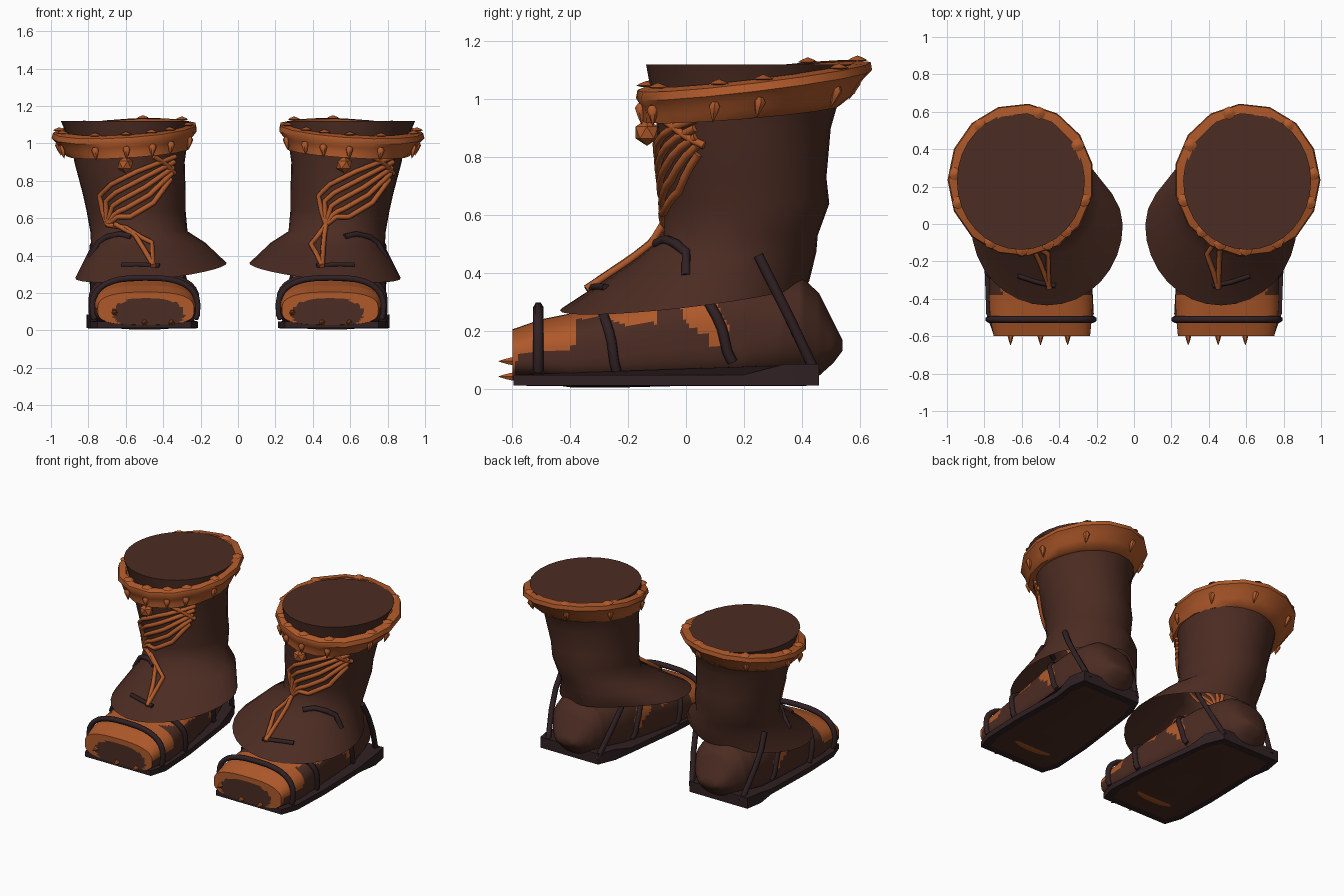
import bpy, bmesh, math
from mathutils import Vector

if "Cube" in bpy.data.objects:
    bpy.data.objects.remove(bpy.data.objects["Cube"])


def material(name, col):
    m = bpy.data.materials.new(name)
    m.diffuse_color = (*col, 1)
    m.use_nodes = True
    m.node_tree.nodes["Principled BSDF"].inputs["Base Color"].default_value = m.diffuse_color
    return m


BROWN = material("brown leather", (0.071, 0.025, 0.016))
ORANGE = material("orange hide", (0.43, 0.10, 0.023))
DARK = material("dark strap", (0.030, 0.015, 0.017))


def finish(ob, angle=40):
    bpy.ops.object.select_all(action='DESELECT')
    ob.select_set(True)
    bpy.context.view_layer.objects.active = ob
    bpy.ops.object.shade_smooth_by_angle(angle=math.radians(angle))


def loft(name, rings, mats, side, cap0=True, cap1=True, rule=None, angle=40):
    """Skin closed rings of points; side = -1 mirrors in x."""
    bm = bmesh.new()
    rows = [[bm.verts.new((p[0] * side, p[1], p[2])) for p in r] for r in rings]
    n = len(rows[0])
    for a, b in zip(rows, rows[1:]):
        for i in range(n):
            bm.faces.new((a[i], a[(i + 1) % n], b[(i + 1) % n], b[i]))
    if cap0:
        bm.faces.new(rows[0])
    if cap1:
        bm.faces.new(rows[-1])
    bmesh.ops.recalc_face_normals(bm, faces=bm.faces)
    if rule:
        for f in bm.faces:
            c = f.calc_center_median()
            f.material_index = rule(c.x * side, c.y, c.z)
    me = bpy.data.meshes.new(name)
    bm.to_mesh(me)
    bm.free()
    for m in mats:
        me.materials.append(m)
    ob = bpy.data.objects.new(name, me)
    bpy.context.collection.objects.link(ob)
    finish(ob, angle)
    return ob


def tube(name, paths, r, mat, side):
    cu = bpy.data.curves.new(name, 'CURVE')
    cu.dimensions = '3D'
    cu.bevel_depth = r
    cu.bevel_resolution = 1
    cu.use_fill_caps = True
    cu.materials.append(mat)
    for path in paths:
        sp = cu.splines.new('POLY')
        sp.points.add(len(path) - 1)
        for q, p in zip(sp.points, path):
            q.co = (p[0] * side, p[1], p[2], 1)
    ob = bpy.data.objects.new(name, cu)
    bpy.context.collection.objects.link(ob)
    bpy.ops.object.select_all(action='DESELECT')
    ob.select_set(True)
    bpy.context.view_layer.objects.active = ob
    bpy.ops.object.convert(target='MESH')


def lerp_row(rows, v):
    """Interpolate a table of rows keyed by its first column."""
    rows = sorted(rows)
    v = min(max(v, rows[0][0]), rows[-1][0])
    for a, b in zip(rows, rows[1:]):
        if v <= b[0]:
            t = (v - a[0]) / (b[0] - a[0])
            return [p + (q - p) * t for p, q in zip(a, b)]


# Shaft rows: z, centre x, radius x, centre y, radius y, tilt of the ring
SHAFT = [(1.12, .605, .342, .23, .368, 0), (.97, .58, .305, .205, .315, 0),
         (.90, .58, .295, .20, .30, 0), (.73, .555, .275, .20, .285, 0),
         (.64, .545, .265, .21, .285, 0), (.53, .53, .26, .19, .265, 0),
         (.46, .48, .305, .14, .31, .3), (.32, .465, .405, -.005, .43, 1)]
# Foot rows: y, left x, right x, bottom z, top z
FOOT = [(-.60, .235, .75, .03, .205), (-.50, .225, .77, .02, .24), (-.40, .22, .775, .005, .26),
        (-.20, .235, .775, .005, .31), (0, .265, .775, .01, .36), (.2, .30, .77, .02, .385),
        (.33, .335, .755, .025, .39), (.40, .355, .735, .03, .385), (.46, .39, .695, .045, .33),
        (.51, .44, .65, .09, .23), (.54, .49, .60, .13, .17)]


def ellipse(z, cx, rx, cy, ry, tilt, n):
    out = []
    for i in range(n):
        a = 2 * math.pi * i / n
        x, y = rx * math.cos(a), ry * math.sin(a)
        if x < 0 < y:  # inner rear of the skirt is drawn in
            x *= 1 - .45 * tilt * math.sin(a) ** 2
        out.append((cx + x, cy + y, z + tilt * (.115 * y - .1 * x)))
    return out


def foot_point(y, a, grow=0.0, scale=1.0):
    _, x0, x1, z0, z1 = lerp_row(FOOT, y)
    c, s = math.cos(a), math.sin(a)
    k = min(1, max(0, (y - .2) / .2))  # heel becomes round
    px = .72 + .2 * k
    pz = (.8 if s > 0 else .52) * (1 - k) + .9 * k
    hx, hz = (x1 - x0) / 2 + grow, (z1 - z0) / 2 + grow
    return ((x0 + x1) / 2 + scale * hx * math.copysign(abs(c) ** px, c), y,
            (z0 + z1) / 2 + scale * hz * math.copysign(abs(s) ** pz, s))


def foot_colour(x, y, z):
    wob = .008 * math.sin(23 * x + 31 * y)
    if y < -.595:  # toe front keeps a brown centre
        return int(((x - .48) / .19) ** 2 + ((z - .09) / .085) ** 2 > 1 + 8 * wob)
    if y < -.38:
        return int(z > .11 + .18 * (y + .6) + wob or z < .02 and .3 < x < .6 + 5 * wob)
    if y < -.1:
        return int(z > .25 - .12 * (y + .38) + wob)
    if y < -.01:
        return int(z > .285 + wob)
    return int(z > max(.235 - .9 * y, .135) + wob and y < .15 - .45 * abs(z - .2))


def on_shaft(x, z, side, off=.008):
    """Point on the front of the shaft or skirt for a real x and z."""
    level = z
    for _ in range(6):
        _, cx, rx, cy, ry, tilt = lerp_row(SHAFT, level)
        u = max(-.98, min(.98, (x * side - cx) / rx))
        y = cy - ry * math.sqrt(1 - u * u)
        level = z - tilt * (.115 * (y - cy) - .1 * rx * u)
    return (x, y - off, z)


def cone(name, base, tip, r, mat, side, n=6):
    base, tip = Vector(base), Vector(tip)
    d = tip - base
    q = d.to_track_quat('Z', 'Y')
    rings = [[base + q @ Vector((k * r * math.cos(2 * math.pi * i / n),
                                 k * r * math.sin(2 * math.pi * i / n), t * d.length))
              for i in range(n)] for t, k in ((-.25, .5), (0, 1), (.5, .6), (1, .05))]
    return loft(name, rings, [mat], side, angle=50)


for side, tag in ((1, "right"), (-1, "left")):
    # Shaft with flared skirt and closed top
    loft(f"{tag}_shaft", [ellipse(*r, 32) for r in SHAFT], [BROWN], side, cap1=False, angle=60)

    # Foot with painted hide patches
    steps = [-.6 + 1.14 * i / 114 for i in range(115)]
    around = [2 * math.pi * i / 80 for i in range(80)]
    rings = [[foot_point(-.6, a, 0, .1 + .075 * k) for a in around] for k in range(12)]
    rings += [[foot_point(y, a) for a in around] for y in steps]
    loft(f"{tag}_foot", rings, [BROWN, ORANGE], side, rule=foot_colour)

    # Sole plate with raised heel edge
    outline = [(.25, -.595), (.75, -.595), (.79, -.48), (.80, -.2), (.79, .2), (.81, .34),
               (.79, .46), (.35, .46), (.30, .34), (.28, .2), (.23, -.2), (.215, -.48)]
    top = [(x, y, .085 if y > .3 else .048) for x, y in outline]
    low = [(x, y, .012) for x, y in outline]
    inner = [(.5 + (x - .5) * .85, -.07 + (y + .07) * .9, .010) for x, y in outline]
    loft(f"{tag}_sole", [inner, low, top], [DARK, BROWN], side,
         rule=lambda x, y, z: int(z < .0105), angle=30)

    # Cuff: tilted faceted band
    cuff = []
    for rx, ry, cx, cy, z, sy in ((.285, .29, .585, .19, .955, .08), (.325, .345, .59, .19, .95, .08),
                                  (.35, .37, .60, .215, .985, .09), (.365, .385, .602, .225, 1.02, .11),
                                  (.392, .41, .605, .235, 1.05, .12),
                                  (.385, .405, .605, .235, 1.078, .12), (.336, .362, .605, .23, 1.088, .12)):
        cuff.append([(x, y, z + sy * (y - cy) - .06 * (x - cx))
                     for x, y, _ in ellipse(0, cx, rx, cy, ry, 0, 15)])
    loft(f"{tag}_cuff", cuff, [ORANGE], side, cap0=False, cap1=False, angle=45)

    # Studs on the cuff and domes on its rim
    for i, deg in enumerate((5, 52, 106, 150, 197, 227, 246, 269, 297, 341)):
        a = math.radians(deg)
        c, s = math.cos(a), math.sin(a)
        z = 1.0 + .11 * .38 * s - .06 * .37 * c
        cone(f"{tag}_cuff_stud_{i}", (.602 + .358 * c, .222 + .378 * s, z + .012),
             (.60 + .348 * c, .212 + .366 * s, z - .045), .021, ORANGE, side)
        cone(f"{tag}_rim_dome_{i}", (.605 + .352 * c, .235 + .372 * s, z + .088),
             (.605 + .352 * c, .235 + .372 * s, z + .104), .035, ORANGE, side, 8)

    # Straps arching over the foot: (top y, bottom y, growth)
    for i, (yt, yb, grow) in enumerate(((-.51, -.51, .010), (-.30, -.24, .008), (.03, .16, .004))):
        path = []
        for k in range(21):
            a = -.35 + (math.pi + .7) * k / 20
            t = max(0, math.sin(a) * .75 + .25)
            p = foot_point(yb + (yt - yb) * t, a, grow)
            path.append((p[0], p[1], p[2] + (.035 if i == 0 else 0) * max(0, math.sin(a))))
        tube(f"{tag}_foot_strap_{i}", [path], .018, DARK, side)

    # Strap piece showing through the skirt front
    slip = [on_shaft(x * side, z, side, 0) for x, z in ((.42, .345), (.52, .352), (.62, .35))]
    tube(f"{tag}_skirt_strap", [slip], .014, DARK, 1)

    # Ankle straps from the sole up to the shaft, and a band over the instep
    outer = [(.74, .45, .05), (.775, .36, .24), (.785, .30, .36), (.775, .25, .46)]
    inner = [(.36, .45, .05), (.31, .36, .24), (.285, .30, .36), (.285, .25, .46)]
    tube(f"{tag}_ankle_straps", [outer, inner], .018, DARK, side)
    band = [on_shaft(x * side, z, side, 0) for x, z in ((.57, .50), (.63, .515), (.70, .50), (.745, .47))]
    band = [(p[0] * side, p[1], p[2]) for p in band] + [(.79, .0, .39)]
    tube(f"{tag}_instep_strap", [band], .017, DARK, side)

    # Laces: same slant on both boots, wrapped on the shaft front
    dx = 0 if side > 0 else -1.17
    strands = []
    for k in range(5):
        strands.append([(.835 - .006 * k, .93 - .03 * k), (.63 + .022 * k, .85 - .042 * k),
                        (.49 + .026 * k, .78 - .043 * k), (.43 + .034 * k, .72 - .028 * k),
                        (.445 + .02 * k, .64 - .008 * k), (.47, .565)])
    strands.append([(.72, .93), (.77, .90), (.83, .84)])
    paths = []
    for st in strands:
        fine = []
        for (xa, za), (xb, zb) in zip(st, st[1:]):
            fine += [(xa + (xb - xa) * t / 3, za + (zb - za) * t / 3) for t in range(3)]
        paths.append(fine + [st[-1]])
    lace_pts = [[on_shaft(x + dx, z, side) for x, z in p] for p in paths]
    if side > 0:
        tails = [[(.47, .565), (.43, .51), (.39, .46), (.42, .41), (.45, .345)],
                 [(.47, .565), (.46, .50), (.455, .44), (.45, .345)]]
    else:
        tails = [[(-.70, .565), (-.60, .55), (-.52, .50), (-.46, .47), (-.455, .345)],
                 [(-.66, .57), (-.55, .51), (-.50, .43), (-.45, .345)]]
    lace_pts += [[on_shaft(x, z, side, .014) for x, z in t] for t in tails]
    tube(f"{tag}_laces", lace_pts, .014, ORANGE, 1)

    # Lace knob
    bpy.ops.mesh.primitive_ico_sphere_add(subdivisions=1, radius=.046,
                                          location=(.567 + dx, -.135, .885))
    knob = bpy.context.object
    knob.name = f"{tag}_lace_knob"
    knob.data.materials.append(ORANGE)

    # Toe claws
    shift = 0 if side > 0 else -.95
    for i, (x, z) in enumerate(((.29, .095), (.45, .042), (.595, .042))):
        cone(f"{tag}_toe_claw_{i}", (x + shift, -.595, z), (x + shift, -.648, z), .017, ORANGE, 1)
